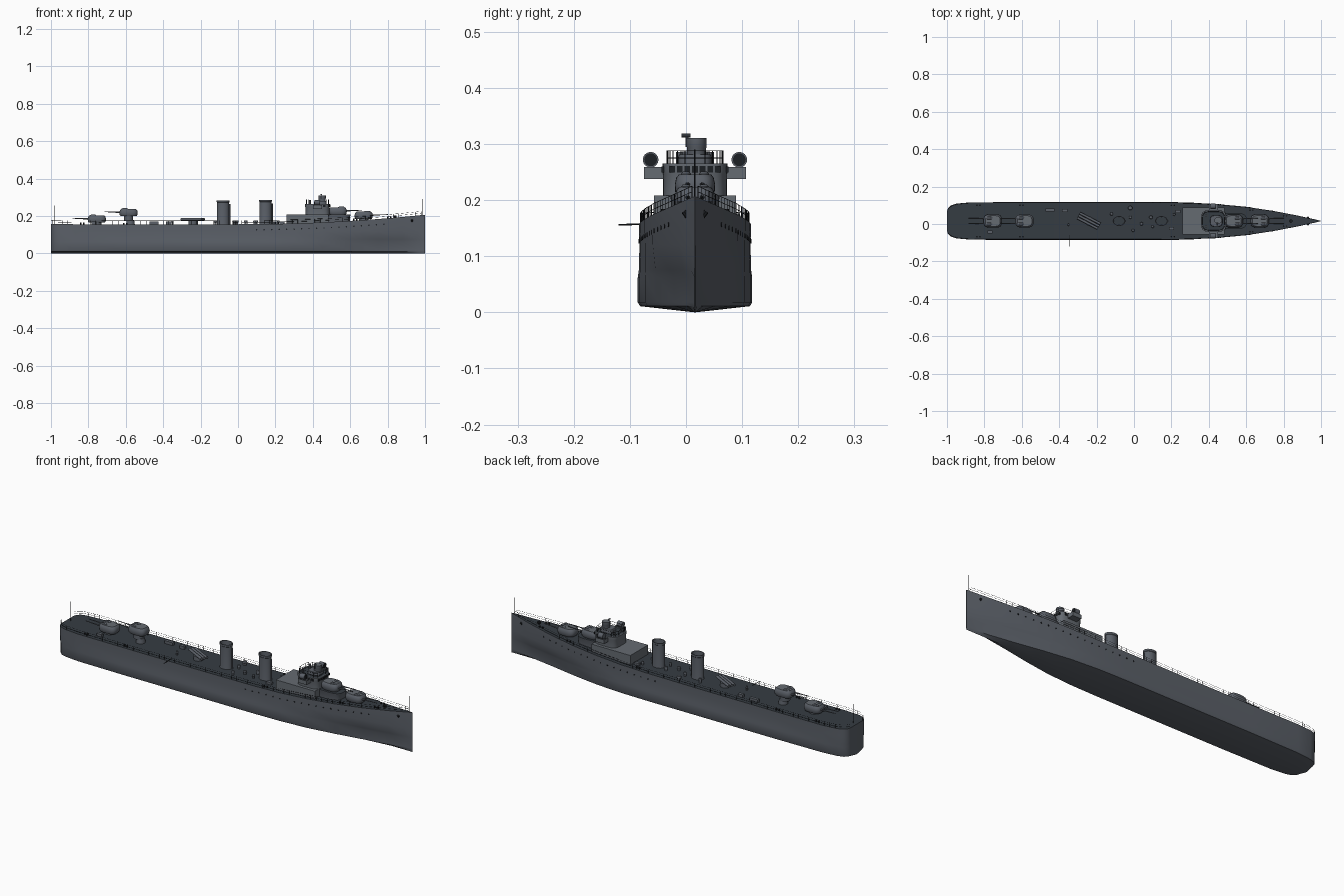
import bpy, bmesh, math
from mathutils import Vector, Matrix

if "Cube" in bpy.data.objects:
    bpy.data.objects.remove(bpy.data.objects["Cube"])

YC = 0.016  # centreline of the ship


def material(name, rgb):
    m = bpy.data.materials.new(name)
    m.use_nodes = True
    m.diffuse_color = (*rgb, 1)
    m.node_tree.nodes["Principled BSDF"].inputs["Base Color"].default_value = (*rgb, 1)
    return m


GREY = material("hull grey", (0.105, 0.118, 0.14))
LIGHT = material("upperworks grey", (0.13, 0.146, 0.167))
DECK = material("deck dark grey", (0.036, 0.045, 0.055))
BLACK = material("fittings black", (0.012, 0.014, 0.017))


def finish(name, bm, mats, smooth=True):
    bmesh.ops.recalc_face_normals(bm, faces=bm.faces)
    me = bpy.data.meshes.new(name)
    bm.to_mesh(me)
    bm.free()
    for m in mats:
        me.materials.append(m)
    ob = bpy.data.objects.new(name, me)
    ob.location.y = YC
    bpy.context.collection.objects.link(ob)
    if smooth:
        bpy.ops.object.select_all(action='DESELECT')
        ob.select_set(True)
        bpy.context.view_layer.objects.active = ob
        bpy.ops.object.shade_smooth_by_angle(angle=math.radians(35))
    return ob


def plan(x, y, lx, ly, p=2.0, n=32):
    """Superellipse outline: p=2 is an ellipse, larger is boxier."""
    pts = []
    for i in range(n):
        a = 2 * math.pi * (i + 0.5) / n
        c, s = math.cos(a), math.sin(a)
        pts.append((x + lx / 2 * math.copysign(abs(c) ** (2 / p), c),
                    y + ly / 2 * math.copysign(abs(s) ** (2 / p), s)))
    return pts


def loft(name, pts, layers, mat, cap=None):
    """Stack scaled copies of an outline; layers are (z, scale)."""
    bm = bmesh.new()
    c = sum((Vector(p) for p in pts), Vector((0, 0))) / len(pts)
    rings = [[bm.verts.new((*(c + (Vector(p) - c) * s), z)) for p in pts] for z, s in layers]
    for a, b in zip(rings, rings[1:]):
        for i in range(len(pts)):
            j = (i + 1) % len(pts)
            bm.faces.new((a[i], a[j], b[j], b[i]))
    bm.faces.new(rings[0])
    bm.faces.new(rings[-1]).material_index = 1
    return finish(name, bm, [mat, cap or mat])


def add_rod(bm, a, b, r, n=6, r2=None):
    a, b = Vector(a), Vector(b)
    d = b - a
    m = Matrix.Translation((a + b) / 2) @ d.to_track_quat('Z', 'Y').to_matrix().to_4x4()
    bmesh.ops.create_cone(bm, cap_ends=True, segments=n, radius1=r,
                          radius2=r if r2 is None else r2, depth=d.length, matrix=m)


def rods(name, segs, r, mat, n=6):
    bm = bmesh.new()
    for a, b in segs:
        add_rod(bm, a, b, r, n)
    return finish(name, bm, [mat])


def box(name, x, y, z, mat):
    """Box from (min, max) pairs."""
    return loft(name, [(x[0], y[0]), (x[1], y[0]), (x[1], y[1]), (x[0], y[1])],
                [(z[0], 1), (z[1], 1)], mat)


# Hull stations: x, deck half width, bottom half width, deck height
STATIONS = [(-1, .052, .048, .158), (-.995, .068, .064, .158), (-.98, .083, .08, .158),
            (-.95, .093, .09, .157), (-.87, .1, .099, .156), (-.6, .1, .102, .155),
            (-.2, .1, .102, .155), (.15, .1, .102, .157), (.3, .098, .099, .16),
            (.45, .09, .088, .166), (.6, .076, .065, .174), (.75, .053, .037, .184),
            (.88, .028, .015, .195), (.96, .01, .004, .203), (1, .0008, .0006, .207)]


def station(x):
    for a, b in zip(STATIONS, STATIONS[1:]):
        if x <= b[0]:
            t = (x - a[0]) / (b[0] - a[0])
            return [u + (v - u) * t for u, v in zip(a, b)]
    return list(STATIONS[-1])


def hull():
    bm = bmesh.new()
    rows = []
    for x, d, b, z in STATIONS:
        mid = d * .5 + b * .5
        half = [(b * .96, .011), (b, .018), (b, .062), (min(mid, d), .076), (d * .99, .12), (d, z)]
        sec = [(-y, h) for y, h in reversed(half)] + [(0, 0)] + half
        rows.append([bm.verts.new((x, y, h)) for y, h in sec])
    for a, b in zip(rows, rows[1:]):
        for i in range(len(a) - 1):
            bm.faces.new((a[i], a[i + 1], b[i + 1], b[i]))
        bm.faces.new((a[-1], a[0], b[0], b[-1])).material_index = 1
    bm.faces.new(rows[0])
    bm.faces.new(rows[-1])
    return finish("hull", bm, [GREY, DECK])


hull()

# Deck edge railing with posts, two rails and open bow
rail = []
xs = [-1, -.99, -.97] + [-.94 + i * .03 for i in range(65)]
for s in (-1, 1):
    prev = None
    for x in xs:
        _, d, _, z = station(x)
        p = Vector((x, s * d * .97, z))
        rail.append((p, p + Vector((0, 0, .02))))
        if prev:
            for h in (.01, .02):
                rail.append((prev + Vector((0, 0, h)), p + Vector((0, 0, h))))
        prev = p
rods("deck_railing", rail, .0006, BLACK, 4)

# Portholes, hawse holes and anchors
ports, hawse = [], []
for s in (-1, 1):
    for i in range(18):
        x = .1 + i * .04
        _, d, b, z = station(x)
        y = d * .99
        ports.append(((x, s * (y - .004), z - .03), (x, s * (y + .0015), z - .03)))
    y = station(.93)[1]
    hawse.append(((.93, s * (y - .008), .165), (.93, s * (y + .003), .18)))
rods("portholes", ports, .004, BLACK, 8)
rods("anchors", hawse, .005, BLACK, 8)

# Flagstaffs and side boom
rods("flagstaffs", [((-.98, 0, .155), (-.98, 0, .257)), ((.985, 0, .2), (.985, 0, .29))], .0013, BLACK)
rods("side_boom", [((-.345, -.136, .156), (-.345, -.075, .158))], .0015, BLACK)


# Gun mounts: rounded shield on a base with twin barrels
def gun(name, x, z, face):
    loft(name + "_base", plan(x, 0, .05, .05), [(z - .025, 1), (z + .006, 1)], GREY)
    loft(name + "_shield", plan(x, 0, .098, .072, 3.2),
         [(z, .88), (z + .007, .98), (z + .02, 1), (z + .032, .93), (z + .038, .8)], GREY, LIGHT)
    for s in (-1, 1):
        loft(name + "_hood", plan(x + face * .02, s * .016, .035, .018),
             [(z + .03, 1), (z + .039, 1), (z + .043, .6)], GREY)
    bm = bmesh.new()
    for s in (-1, 1):
        y = s * .013
        add_rod(bm, (x + face * .04, y, z + .02), (x + face * .075, y, z + .021), .0042, 10, .003)
        add_rod(bm, (x + face * .07, y, z + .021), (x + face * .13, y, z + .023), .0024, 8, .0018)
    finish(name + "_barrels", bm, [GREY])


gun("fore_gun", .672, .185, 1)
gun("upper_fore_gun", .533, .208, 1)
gun("upper_aft_gun", -.585, .2, -1)
gun("aft_gun", -.755, .165, -1)
loft("aft_gun_pedestal", plan(-.575, 0, .04, .04), [(.15, 1.2), (.18, 1)], GREY)
loft("fore_gun_deckhouse", plan(.535, 0, .13, .085, 3), [(.155, 1), (.2, 1), (.204, 1.04), (.208, 1.04)], GREY, DECK)

# Forward deckhouse and bridge
box("deckhouse", (.26, .485), (-.073, .073), (.15, .208), LIGHT)
loft("bridge", plan(.425, 0, .13, .114, 4), [(.2, 1), (.246, 1), (.25, 1.02), (.265, 1.02), (.265, .93), (.262, .92)], LIGHT, DECK)
windows = bmesh.new()
for i in range(-3, 4):
    bmesh.ops.create_cube(windows, size=1, matrix=Matrix.Translation((.491 - .0004 * i * i, i * .0135, .255)) @ Matrix.Diagonal((.005, .01, .011, 1)))
for s in (-1, 1):
    for i in range(3):
        bmesh.ops.create_cube(windows, size=1, matrix=Matrix.Translation((.42 + i * .02, s * .0575, .2545)) @ Matrix.Diagonal((.013, .005, .011, 1)))
finish("bridge_windows", windows, [BLACK], False)
for s in (-1, 1):
    ys = sorted((s * .05, s * .091))
    box("bridge_wing", (.4, .45), ys, (.238, .242), LIGHT)
    box("wing_bulwark", (.4, .45), sorted((s * .088, s * .091)), (.24, .259), LIGHT)
    for x in (.4, .447):
        box("wing_screen", (x, x + .003), ys, (.24, .259), LIGHT)
    # Searchlight on each wing
    rods("searchlight", [((.408, s * .079, .272), (.436, s * .079, .272))], .014, GREY, 16)
    rods("searchlight_lens", [((.435, s * .079, .272), (.4375, s * .079, .272))], .0115, BLACK, 16)
    rods("searchlight_post", [((.422, s * .079, .24), (.422, s * .079, .262))], .005, GREY, 8)

# Bridge top railing
ring = plan(.425, 0, .12, .1, 4, 24)
seg = [((*p, .262), (*p, .288)) for p in ring]
for h in (.275, .288):
    seg += [((*p, h), (*q, h)) for p, q in zip(ring, ring[1:] + ring[:1])]
rods("bridge_railing", seg, .0008, BLACK, 4)

# Director tower and rangefinder
loft("bridge_top_house", plan(.44, 0, .065, .06, 3.5), [(.26, 1), (.277, 1), (.281, .95)], GREY)
loft("director_tower", plan(.45, .003, .04, .036), [(.275, .95), (.293, .95), (.295, 1), (.311, 1)], GREY, LIGHT)
rods("rangefinder", [((.445, -.024, .315), (.445, -.008, .315))], .0035, GREY, 10)
rods("rangefinder_post", [((.445, -.014, .295), (.445, -.014, .315))], .0025, GREY, 8)
rods("signal_lamps", [((.385, y, .262), (.385, y, .286)) for y in (-.028, .028)], .006, GREY, 10)

# Funnels with a raised rim and sunken dark mouth
for x, top in ((-.08, .284), (.147, .287)):
    loft("funnel", plan(x, 0, .064, .05), [(.15, 1.06), (.16, 1), (top - .012, 1), (top - .01, 1.06),
         (top, 1.06), (top, .92), (top - .025, .9)], GREY, DECK)
    rods("funnel_pipe", [((x + .036, 0, .15), (x + .036, 0, top - .02))], .003, GREY, 8)

# Trainable torpedo tubes, turned across the deck
loft("torpedo_turntable", plan(-.24, 0, .05, .05), [(.15, 1), (.177, 1)], GREY)
d = Vector((math.cos(-.48), math.sin(-.48), 0))
side = Vector((-d.y, d.x, 0))
mid = Vector((-.24, 0, .183))
rods("torpedo_tubes", [(mid + side * k * .0145 - d * .064, mid + side * k * .0145 + d * .06) for k in (-1, 0, 1)],
     .0068, GREY, 12)

# Deck fittings: ventilators, lockers and bollards
for x, y, r in ((-.12, .038, .009), (-.02, .07, .012), (-.02, .02, .008), (.04, -.015, .009),
                (.09, .02, .01), (.215, .035, .007), (-.35, -.02, .006), (-.005, -.05, .008), (.1, -.03, .007)):
    loft("ventilator", plan(x, y, r * 2, r * 2, n=14), [(.15, .7), (.166, .7), (.168, 1), (.176, .8)], GREY)
for x, y in ((-.77, -.058), (-.46, .06), (-.44, .06), (-.37, .055), (.2, -.04), (.235, .05)):
    box("deck_locker", (x - .014, x + .014), (y - .008, y + .008), (.15, .17), GREY)
bollards = []
for x in (-.84, -.61, .2, .62, .8):
    _, w, _, z = station(x)
    for s in (-1, 1):
        for k in (0, .016):
            bollards.append(((x + k, s * (w - .016), z - .004), (x + k, s * (w - .016), z + .009)))
rods("bollards", bollards, .004, BLACK, 8)
loft("capstan", plan(.84, 0, .018, .018, n=12), [(.18, 1), (.195, .7), (.2, 1), (.203, .9)], BLACK)
